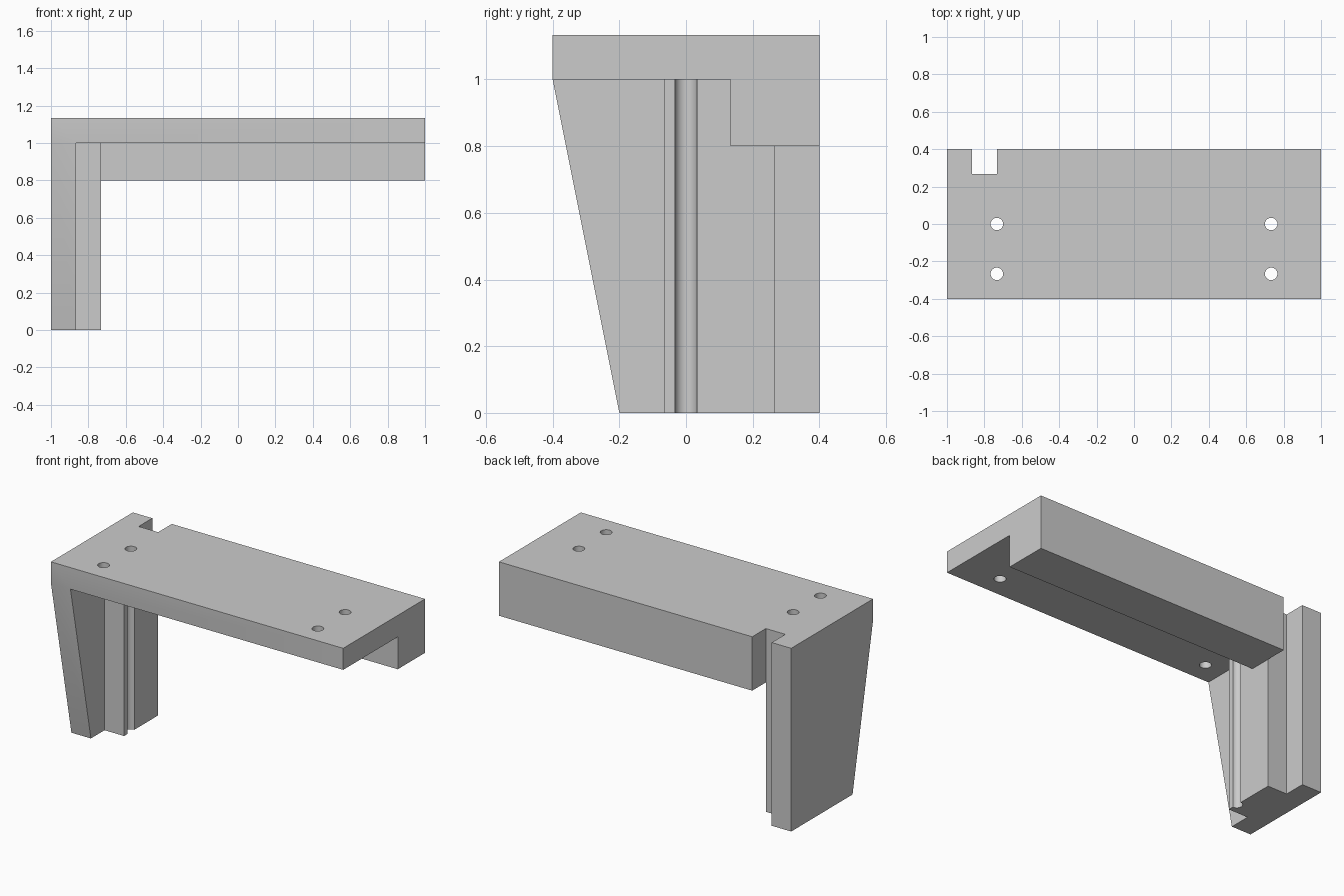
import bpy
import bmesh
from math import radians
from mathutils import Vector

if "Cube" in bpy.data.objects:
    bpy.data.objects.remove(bpy.data.objects["Cube"])

# Key dimensions: wall thickness, half width, overall height
T = 2 / 15
W = 0.4
DECK = 1.0
TOP = DECK + T

grey = bpy.data.materials.new("plain grey")
grey.use_nodes = True
colour = (0.6, 0.6, 0.6, 1)
grey.diffuse_color = colour
grey.node_tree.nodes["Principled BSDF"].inputs["Base Color"].default_value = colour


def prism(name, profile, sweep):
    """Extrude a flat outline of 3D points along a vector."""
    bm = bmesh.new()
    face = bm.faces.new([bm.verts.new(p) for p in profile])
    out = bmesh.ops.extrude_face_region(bm, geom=[face])
    moved = [v for v in out["geom"] if isinstance(v, bmesh.types.BMVert)]
    bmesh.ops.translate(bm, verts=moved, vec=Vector(sweep))
    bmesh.ops.recalc_face_normals(bm, faces=bm.faces)
    mesh = bpy.data.meshes.new(name)
    bm.to_mesh(mesh)
    bm.free()
    mesh.materials.append(grey)
    obj = bpy.data.objects.new(name, mesh)
    bpy.context.collection.objects.link(obj)
    return obj


def box(name, x, y, z):
    outline = [(x[0], y[0], z[0]), (x[1], y[0], z[0]),
               (x[1], y[1], z[0]), (x[0], y[1], z[0])]
    return prism(name, outline, (0, 0, z[1] - z[0]))


def combine(target, tool, operation):
    """Apply a boolean to the target and discard the tool."""
    mod = target.modifiers.new(operation, "BOOLEAN")
    mod.operation = operation
    mod.solver = "EXACT"
    mod.object = tool
    bpy.context.view_layer.objects.active = target
    bpy.ops.object.modifier_apply(modifier=mod.name)
    bpy.data.objects.remove(tool)


# Side panel and its deck edge, with the tapered front
side_outline = [(-1, -0.2, 0), (-1, W, 0), (-1, W, TOP), (-1, -W, TOP), (-1, -W, DECK)]
bracket = prism("bracket", side_outline, (T, 0, 0))

# Deck, rear apron and inner rib of the leg
parts = [
    box("deck", (T - 1, 1), (-W, W), (DECK, TOP)),
    box("rear_apron", (2 * T - 1, 1), (T, W), (0.8, DECK)),
    box("inner_rib", (T - 1, 2 * T - 1), (-T / 2, 2 * T), (0, DECK)),
]
for part in parts:
    combine(bracket, part, "UNION")

# Square slot at the rear corner
slot = box("slot_cutter", (T - 1, 2 * T - 1), (2 * T, W + T), (-T, TOP + T))
combine(bracket, slot, "DIFFERENCE")

# Four bolt holes; one continues down the rib as a round groove
for x in (2 * T - 1, 1 - 2 * T):
    for y in (0, -2 * T):
        bpy.ops.mesh.primitive_cylinder_add(vertices=32, radius=T / 4, depth=3, location=(x, y, DECK))
        combine(bracket, bpy.context.object, "DIFFERENCE")

# Smooth hole walls and crisp edges
bpy.ops.object.select_all(action="DESELECT")
bracket.select_set(True)
bpy.context.view_layer.objects.active = bracket
bpy.ops.object.shade_smooth_by_angle(angle=radians(30))
